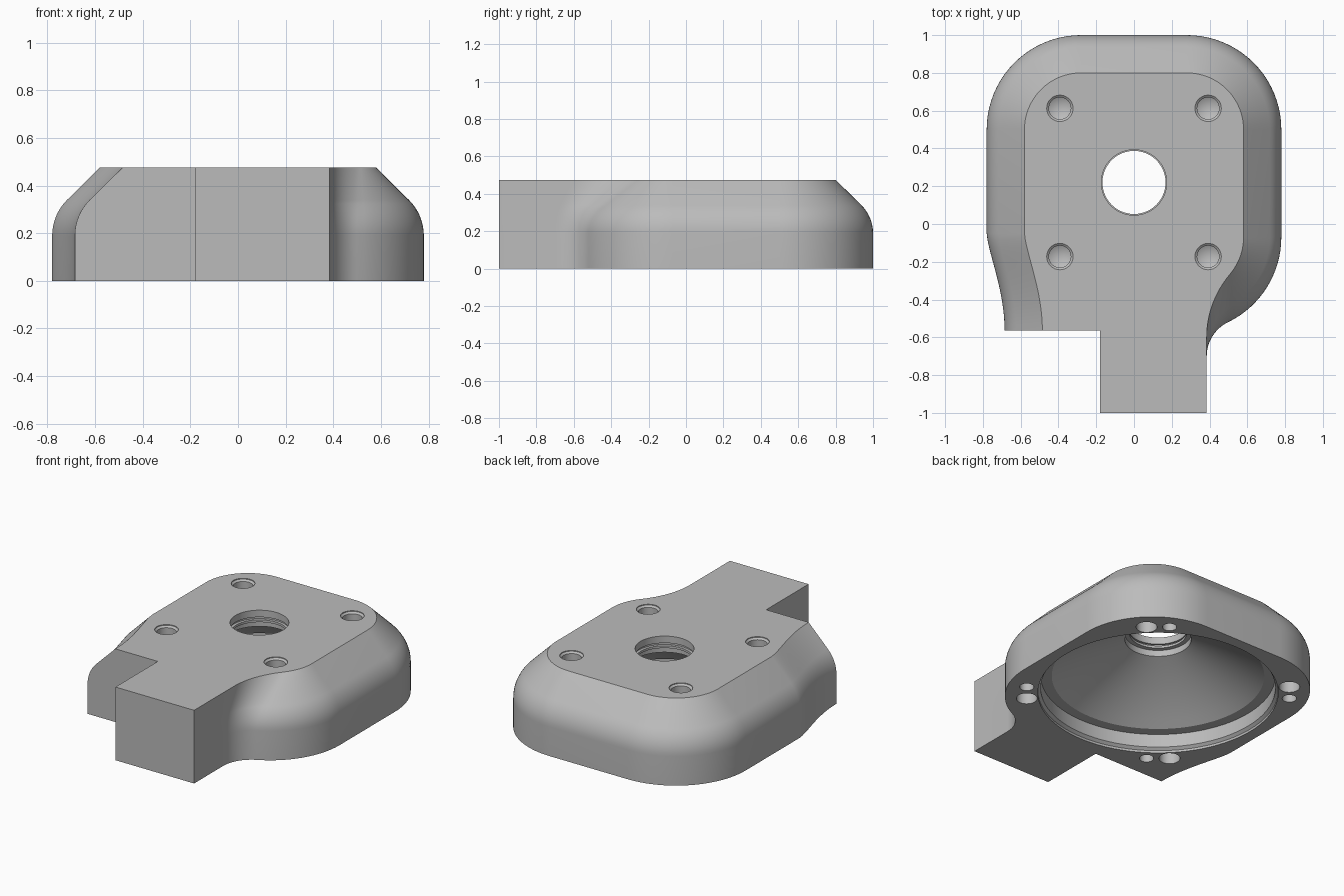
import bpy, bmesh
from math import sin, cos, pi, radians

old = bpy.data.objects.get("Cube")
if old:
    bpy.data.objects.remove(old, do_unlink=True)

TOP = 0.475          # height of the flat top
CY = 0.22            # y of the bore axis

grey = bpy.data.materials.new("plain grey")
grey.use_nodes = True
grey.diffuse_color = (0.5, 0.5, 0.5, 1)
grey.node_tree.nodes["Principled BSDF"].inputs["Base Color"].default_value = (0.5, 0.5, 0.5, 1)


def make_object(name, bm):
    bmesh.ops.recalc_face_normals(bm, faces=bm.faces)
    mesh = bpy.data.meshes.new(name)
    bm.to_mesh(mesh)
    bm.free()
    obj = bpy.data.objects.new(name, mesh)
    bpy.context.collection.objects.link(obj)
    mesh.materials.append(grey)
    return obj


def arc(cx, cy, r, a0, a1, n):
    angles = [radians(a0 + (a1 - a0) * i / n) for i in range(n + 1)]
    return [(cx + r * cos(a), cy + r * sin(a)) for a in angles]


def bend(p, q, s, n):
    """Quadratic curve from p to s pulled towards q."""
    ts = [i / n for i in range(n + 1)]
    return [tuple((1 - t) ** 2 * a + 2 * t * (1 - t) * b + t * t * c
                  for a, b, c in zip(p, q, s)) for t in ts]


def left_flank(x, n=14):
    """S-shaped side that narrows towards the front cut."""
    pts = []
    for i in range(1, n + 1):
        t = i / n
        s = t ** 0.75
        pts.append((x + 0.095 * s * s * (3 - 2 * s), -0.05 - 0.515 * t))
    return pts


def outline(radius, side, flank):
    """Counter-clockwise plan: neck, right flank, back corners, left flank, step."""
    return ([(0.385, -1)] + flank
            + arc(0.28, 0.5, radius, 0, 90, 20)
            + arc(-0.28, 0.5, radius, 90, 180, 20)
            + [(-side, -0.05)] + left_flank(-side)
            + [(-0.18, -0.565), (-0.18, -1)])


# Body: loft from the base outline to the smaller top outline
base = outline(0.5, 0.78, arc(0.585, -0.7, 0.2, 180, 115.8, 12)
               + arc(0.28, -0.07, 0.5, -64.2, 0, 16)[1:])
crown = outline(0.3, 0.58, bend((0.385, -0.6), (0.385, -0.413), (0.51, -0.263), 12)
                + arc(0.28, -0.07, 0.3, -40, 0, 16)[1:])
R = 0.21
levels = [(0, 0)]
for i in range(9):
    a = radians(45 * i / 8)
    levels.append((R * (1 - cos(a)) / 0.2, 0.19 + R * sin(a)))
levels.append((1, TOP))

bm = bmesh.new()
rings = [[bm.verts.new((p[0] + (q[0] - p[0]) * t, p[1] + (q[1] - p[1]) * t, z))
          for p, q in zip(base, crown)] for t, z in levels]
for lo, hi in zip(rings, rings[1:]):
    for i in range(len(lo)):
        j = (i + 1) % len(lo)
        bm.faces.new((lo[i], lo[j], hi[j], hi[i]))
bm.faces.new(rings[0][::-1])
bm.faces.new(rings[-1])
body = make_object("housing_body", bm)


def lathe(name, profile, x, y, steps):
    """Closed turned solid; the profile starts and ends on the axis."""
    bm = bmesh.new()
    vs = [bm.verts.new((r, 0, z)) for r, z in profile]
    es = [bm.edges.new(e) for e in zip(vs, vs[1:])]
    bmesh.ops.spin(bm, geom=vs + es, cent=(0, 0, 0), axis=(0, 0, 1),
                   angle=2 * pi, steps=steps, use_duplicate=False)
    bmesh.ops.remove_doubles(bm, verts=bm.verts, dist=1e-5)
    bmesh.ops.translate(bm, verts=bm.verts, vec=(x, y, 0))
    obj = make_object(name, bm)
    obj.hide_render = True
    return obj


# Cavity: stepped rim, shallow dome, grooved centre bore
dome = bend((0.625, 0.115), (0.43, 0.255), (0.195, 0.36), 8)
cavity = ([(0, -0.1), (0.707, -0.1), (0.707, 0.015), (0.69, 0.03), (0.69, 0.115)]
          + dome
          + [(0.195, 0.4), (0.167, 0.4), (0.167, 0.415), (0.185, 0.415),
             (0.185, 0.43), (0.173, 0.43), (0.173, 0.6), (0, 0.6)])
cutters = [lathe("cavity_cutter", cavity, 0, CY, 96)]

# Screw pockets on top, magnet and pin holes underneath
pocket = [(0, 0.345), (0.058, 0.375), (0.058, 0.46), (0.07, 0.47), (0.07, 0.6), (0, 0.6)]
for k in range(4):
    a = radians(45 + 90 * k)
    cutters.append(lathe("pocket_cutter", pocket, 0.555 * cos(a), CY + 0.555 * sin(a), 32))
    for r, depth, turn in ((0.062, 0.2, 0), (0.042, 0.12, radians(10))):
        hole = [(0, -0.1), (r, -0.1), (r, depth), (0, depth)]
        cutters.append(lathe("hole_cutter", hole, 0.775 * cos(a + turn),
                             CY + 0.775 * sin(a + turn), 28))

bpy.ops.object.select_all(action="DESELECT")
bpy.context.view_layer.objects.active = body
body.select_set(True)
for c in cutters:
    mod = body.modifiers.new("cut", "BOOLEAN")
    mod.operation = "DIFFERENCE"
    mod.solver = "EXACT"
    mod.object = c
    bpy.ops.object.modifier_apply(modifier=mod.name)
    bpy.data.objects.remove(c, do_unlink=True)

bpy.ops.object.shade_smooth_by_angle(angle=radians(25))
